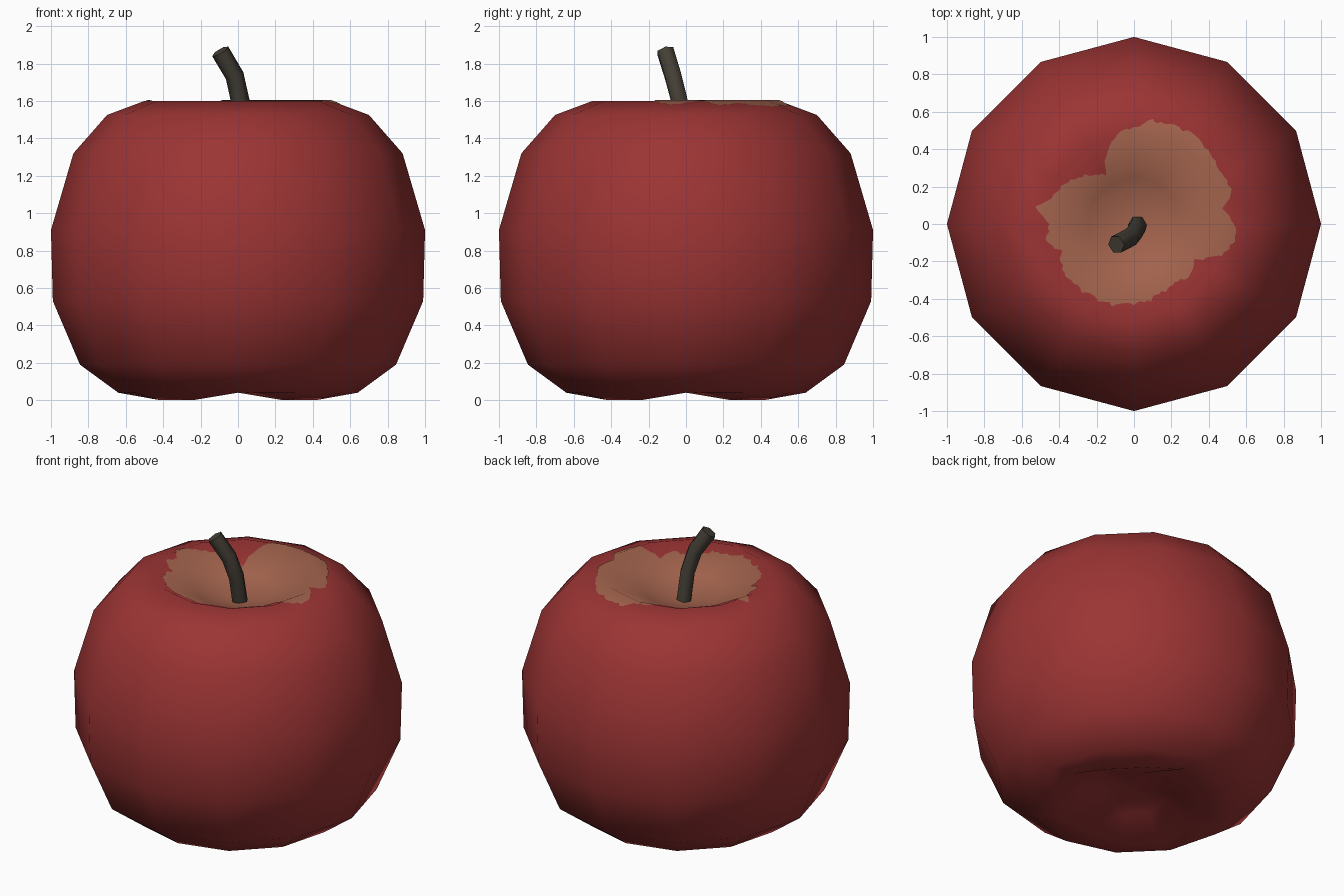
import bpy
import bmesh
import math
import random
from mathutils import Vector

random.seed(4)
SIDES = 12

cube = bpy.data.objects.get("Cube")
if cube:
    bpy.data.objects.remove(cube, do_unlink=True)


def material(name, rgb):
    mat = bpy.data.materials.new(name)
    mat.use_nodes = True
    color = (*rgb, 1)
    mat.diffuse_color = color
    bsdf = mat.node_tree.nodes["Principled BSDF"]
    bsdf.inputs["Base Color"].default_value = color
    bsdf.inputs["Roughness"].default_value = 0.8
    return mat


def bridge(bm, lower, upper):
    """Join two closed rings of equal size with quads."""
    n = len(lower)
    for i in range(n):
        j = (i + 1) % n
        bm.faces.new((lower[i], lower[j], upper[j], upper[i]))


def fan(bm, ring, tip, flip=False):
    """Close a ring to a centre point."""
    for i, a in enumerate(ring):
        b = ring[(i + 1) % len(ring)]
        bm.faces.new((b, a, tip) if flip else (a, b, tip))


def finish(bm, name, mat):
    mesh = bpy.data.meshes.new(name)
    bm.to_mesh(mesh)
    bm.free()
    mesh.materials.append(mat)
    mesh.shade_smooth()
    obj = bpy.data.objects.new(name, mesh)
    bpy.context.collection.objects.link(obj)
    return obj


skin = material("red skin", (0.33, 0.034, 0.034))
russet = material("tan russet", (0.37, 0.127, 0.076))
bark = material("dark bark", (0.058, 0.05, 0.037))

# Fruit body: lathe profile (radius, height), lobed underneath
under = [(0.25, 0.09), (0.48, 0.0)]
side = [(0.64, 0.04), (0.845, 0.19), (0.99, 0.53), (1.0, 0.91),
        (0.88, 1.32), (0.70, 1.525)]
hollow = [(0.5, 1.6), (0.25, 1.48), (0.0, 1.41)]

bm = bmesh.new()
rings = []
for r, z in under + side + hollow[:-1]:
    ring = []
    for i in range(SIDES):
        a = math.tau * i / SIDES
        lift = 0.05 if (r, z) in under and i % 3 == 0 else 0
        ring.append(bm.verts.new((r * math.cos(a), r * math.sin(a), z + lift)))
    rings.append(ring)
for lower, upper in zip(rings, rings[1:]):
    bridge(bm, lower, upper)
fan(bm, rings[-1], bm.verts.new((0, 0, hollow[-1][1])))
fan(bm, rings[0], bm.verts.new((0, 0, 0.13)), flip=True)
body = finish(bm, "fruit_body", skin)


# Russet patch: thin ragged plate following the faceted hollow
def gauge(angle):
    """Ratio of facet radius to true radius in a direction."""
    step = math.tau / SIDES
    return math.cos(angle % step - step / 2) / math.cos(step / 2)


def surface_height(rho):
    pts = hollow[::-1] + [side[-1]]
    for (r0, z0), (r1, z1) in zip(pts, pts[1:]):
        if rho <= r1:
            return z0 + (z1 - z0) * (rho - r0) / (r1 - r0)
    return pts[-1][1]


# Outline radius in hundredths, every ten degrees
outline = [54, 49, 55, 55, 54, 57, 57, 57, 56, 51, 49, 42,
           31, 34, 39, 43, 45, 53, 46, 47, 42, 44, 46, 45,
           45, 45, 44, 43, 42, 39, 39, 39, 41, 38, 49, 54]
FINE = 4
count = len(outline) * FINE

bm = bmesh.new()
rings = []
edge = []
for i in range(count):
    k, t = divmod(i, FINE)
    t /= FINE
    r = outline[k] * (1 - t) + outline[(k + 1) % len(outline)] * t
    edge.append(r / 100 + random.uniform(-0.012, 0.012))
for limit in (0.12, 0.25, 0.37, 0.5, 1.0):
    ring = []
    for i, r in enumerate(edge):
        a = math.tau * i / count
        rho = min(limit, r * gauge(a))
        true_r = rho / gauge(a)
        ring.append(bm.verts.new((true_r * math.cos(a), true_r * math.sin(a),
                                  surface_height(rho) + 0.004)))
    rings.append(ring)
fan(bm, rings[0], bm.verts.new((0, 0, hollow[-1][1] + 0.004)))
for inner, outer in zip(rings, rings[1:]):
    bridge(bm, outer, inner)
bmesh.ops.remove_doubles(bm, verts=bm.verts, dist=0.0005)
patch = finish(bm, "russet_patch", russet)

# Shade the patch like the skin beneath it
mod = patch.modifiers.new("skin_normals", "DATA_TRANSFER")
mod.object = body
mod.use_loop_data = True
mod.data_types_loops = {"CUSTOM_NORMAL"}
mod.loop_mapping = "POLYINTERP_NEAREST"

# Stem: bent six-sided tube
path = [Vector(p) for p in ((0.02, 0.0, 1.39), (0.012, -0.035, 1.6),
                            (-0.018, -0.07, 1.735), (-0.095, -0.11, 1.865))]
STEM_SIDES = 6
bm = bmesh.new()
rings = []
for i, p in enumerate(path):
    ahead = path[min(i + 1, len(path) - 1)]
    behind = path[max(i - 1, 0)]
    tangent = (ahead - behind).normalized()
    u = Vector((0, 1, 0)).cross(tangent).normalized()
    v = tangent.cross(u)
    ring = []
    for s in range(STEM_SIDES):
        a = math.tau * s / STEM_SIDES
        ring.append(bm.verts.new(p + 0.05 * (u * math.cos(a) + v * math.sin(a))))
    rings.append(ring)
for lower, upper in zip(rings, rings[1:]):
    bridge(bm, lower, upper)
bm.faces.new(rings[-1])
bm.faces.new(rings[0][::-1])
stem = finish(bm, "stem", bark)
bpy.ops.object.select_all(action="DESELECT")
stem.select_set(True)
bpy.context.view_layer.objects.active = stem
bpy.ops.object.shade_smooth_by_angle(angle=math.radians(62))
